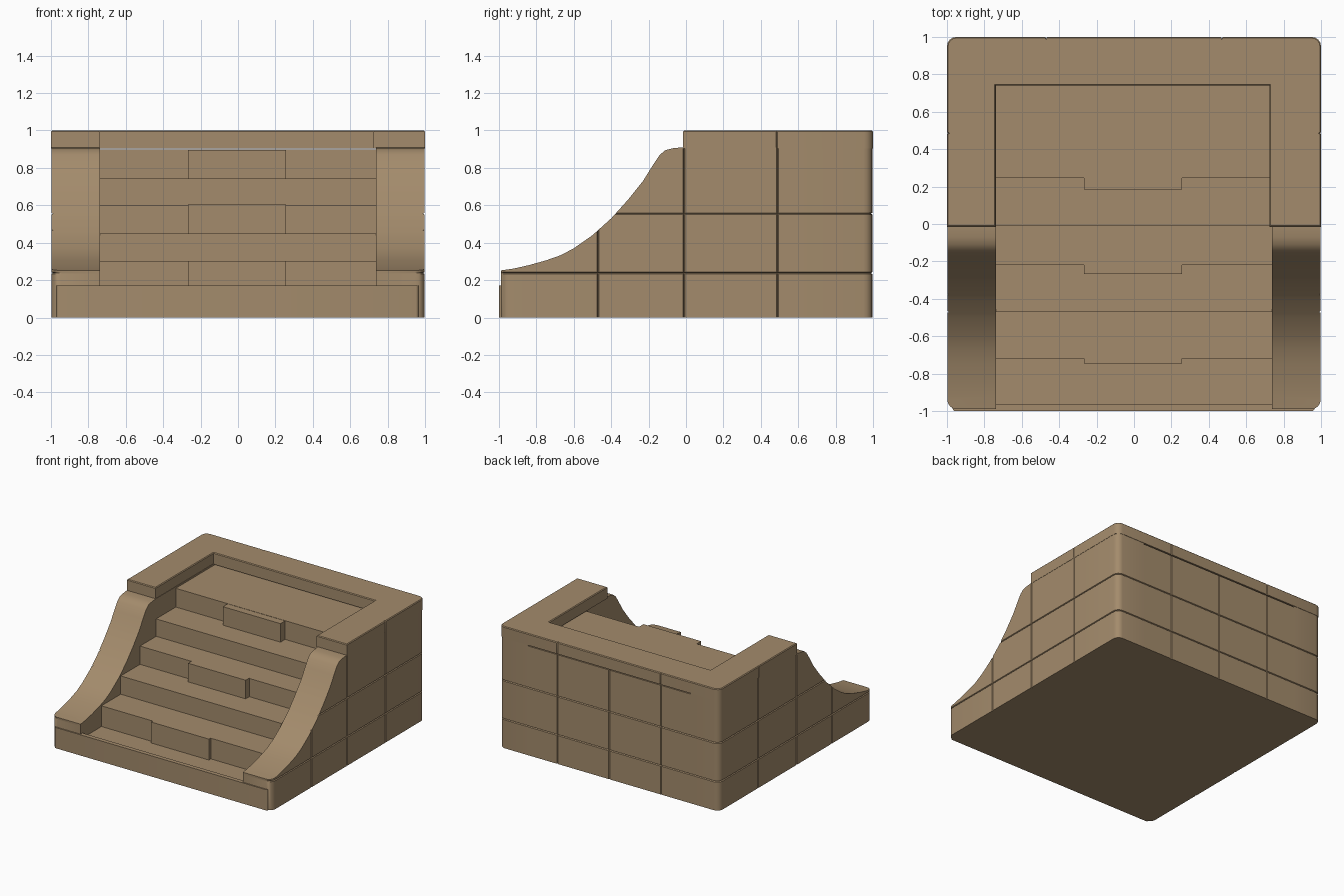
import bpy, bmesh
from mathutils import Vector

if "Cube" in bpy.data.objects:
    bpy.data.objects.remove(bpy.data.objects["Cube"])

stone = bpy.data.materials.new("sandstone brown")
stone.diffuse_color = (0.37, 0.26, 0.15, 1)
stone.use_nodes = True
stone.node_tree.nodes["Principled BSDF"].inputs["Base Color"].default_value = stone.diffuse_color


def finish(bm, name):
    bmesh.ops.recalc_face_normals(bm, faces=bm.faces)
    me = bpy.data.meshes.new(name)
    bm.to_mesh(me)
    bm.free()
    me.materials.append(stone)
    ob = bpy.data.objects.new(name, me)
    bpy.context.collection.objects.link(ob)
    bpy.ops.object.select_all(action='DESELECT')
    ob.select_set(True)
    bpy.context.view_layer.objects.active = ob
    bpy.ops.object.shade_smooth_by_angle(angle=0.6)
    return ob


def prism(points, axis, a, b, ends=True):
    """Extrude a 2D outline along x (points are y,z) or z (points are x,y)."""
    bm = bmesh.new()
    at = (lambda p, t: (t, p[0], p[1])) if axis == 'x' else (lambda p, t: (p[0], p[1], t))
    lo = [bm.verts.new(at(p, a)) for p in points]
    hi = [bm.verts.new(at(p, b)) for p in points]
    n = len(points)
    for i in range(n):
        j = (i + 1) % n
        bm.faces.new((lo[i], lo[j], hi[j], hi[i]))
    if ends:
        bm.faces.new(lo)
        bm.faces.new(hi)
    bmesh.ops.recalc_face_normals(bm, faces=bm.faces)
    return bm


def round_corners(bm, test, size):
    """Round the vertical edges whose midpoint passes the test."""
    edges = [e for e in bm.edges
             if (e.verts[0].co - e.verts[1].co).xy.length < 1e-4
             and test((e.verts[0].co + e.verts[1].co) / 2)]
    bmesh.ops.bevel(bm, geom=edges, offset=size, segments=4, profile=0.5, affect='EDGES')


def seams(bm, axis, places, w=0.005, depth=0.009):
    """Cut narrow V grooves between stones on the outer sides and back."""
    no = Vector([float(i == axis) for i in range(3)])
    for p in places:
        for d in (-w, 0, w):
            bmesh.ops.bisect_plane(bm, geom=bm.verts[:] + bm.edges[:] + bm.faces[:],
                                   plane_co=no * (p + d), plane_no=no, dist=1e-5)
        for v in bm.verts:
            if abs(v.co[axis] - p) < 1e-4:
                if axis != 0 and abs(v.co.x) > 0.9:
                    v.co.x *= 1 - depth
                if axis != 1 and v.co.y > 0.9:
                    v.co.y *= 1 - depth


# Side walls with the sweeping curved top
curve = [(-0.99, 0.252), (-0.92, 0.262), (-0.84, 0.28), (-0.75, 0.305), (-0.67, 0.333),
         (-0.6, 0.37), (-0.5, 0.44), (-0.4, 0.53), (-0.31, 0.63), (-0.23, 0.73),
         (-0.18, 0.81), (-0.14, 0.87), (-0.11, 0.895), (-0.07, 0.905), (-0.02, 0.91)]
outline = [(-0.99, 0)] + curve + [(0.997, 0.91), (0.997, 0)]
for s, name in ((-1, "left_wall"), (1, "right_wall")):
    bm = prism(outline, 'x', s * 0.737, s * 0.998)
    round_corners(bm, lambda c: abs(c.x) > 0.9 and abs(c.y) > 0.9, 0.05)
    seams(bm, 1, (-0.47, -0.01, 0.49))
    seams(bm, 2, (0.238, 0.555))
    finish(bm, name)

# Staircase with the back face of the block
treads = [(-0.72, 0.13), (-0.47, 0.30), (-0.22, 0.45), (-0.01, 0.60), (0.245, 0.743)]
steps = [(-0.97, 0), (-0.97, 0.13)]
for i, (y, z) in enumerate(treads):
    top = treads[i + 1][1] if i < 4 else 0.897
    steps += [(y, z), (y, top)]
steps += [(0.997, 0.897), (0.997, 0)]
bm = prism(steps, 'x', -0.737, 0.737, ends=False)
seams(bm, 0, (-0.47, 0, 0.47))
seams(bm, 2, (0.238, 0.555))
finish(bm, "staircase")


def box(name, x0, x1, y0, y1, z0, z1, corner=0):
    bm = prism([(x0, y0), (x1, y0), (x1, y1), (x0, y1)], 'z', z0, z1)
    if corner:
        round_corners(bm, lambda c: c.y < -0.99, corner)
    finish(bm, name)


# Projecting middle stones on every second step
for i, (y0, y1, z0, z1) in enumerate([(-0.745, -0.715, 0.13, 0.302),
                                      (-0.267, -0.215, 0.45, 0.603),
                                      (0.185, 0.25, 0.743, 0.895)]):
    box(f"middle_stone_{i + 1}", -0.267, 0.257, y0, y1, z0, z1)

# Front kerb
box("front_kerb", -0.97, 0.965, -1.0, -0.965, 0, 0.17, 0.015)

# U-shaped coping around the top landing
cap = [(-1, -0.015), (-0.74, -0.015), (-0.74, 0.74), (0.725, 0.74),
       (0.725, -0.015), (1, -0.015), (1, 1), (-1, 1)]
bm = prism(cap, 'z', 0.905, 1.0)
round_corners(bm, lambda c: c.y > 0.9, 0.05)
rim = [e for e in bm.edges if all(v.co.z > 0.99 for v in e.verts)]
bmesh.ops.bevel(bm, geom=rim, offset=0.006, segments=1, affect='EDGES')
seams(bm, 0, (-0.47, 0.47))
seams(bm, 1, (0.485,))
finish(bm, "coping")
